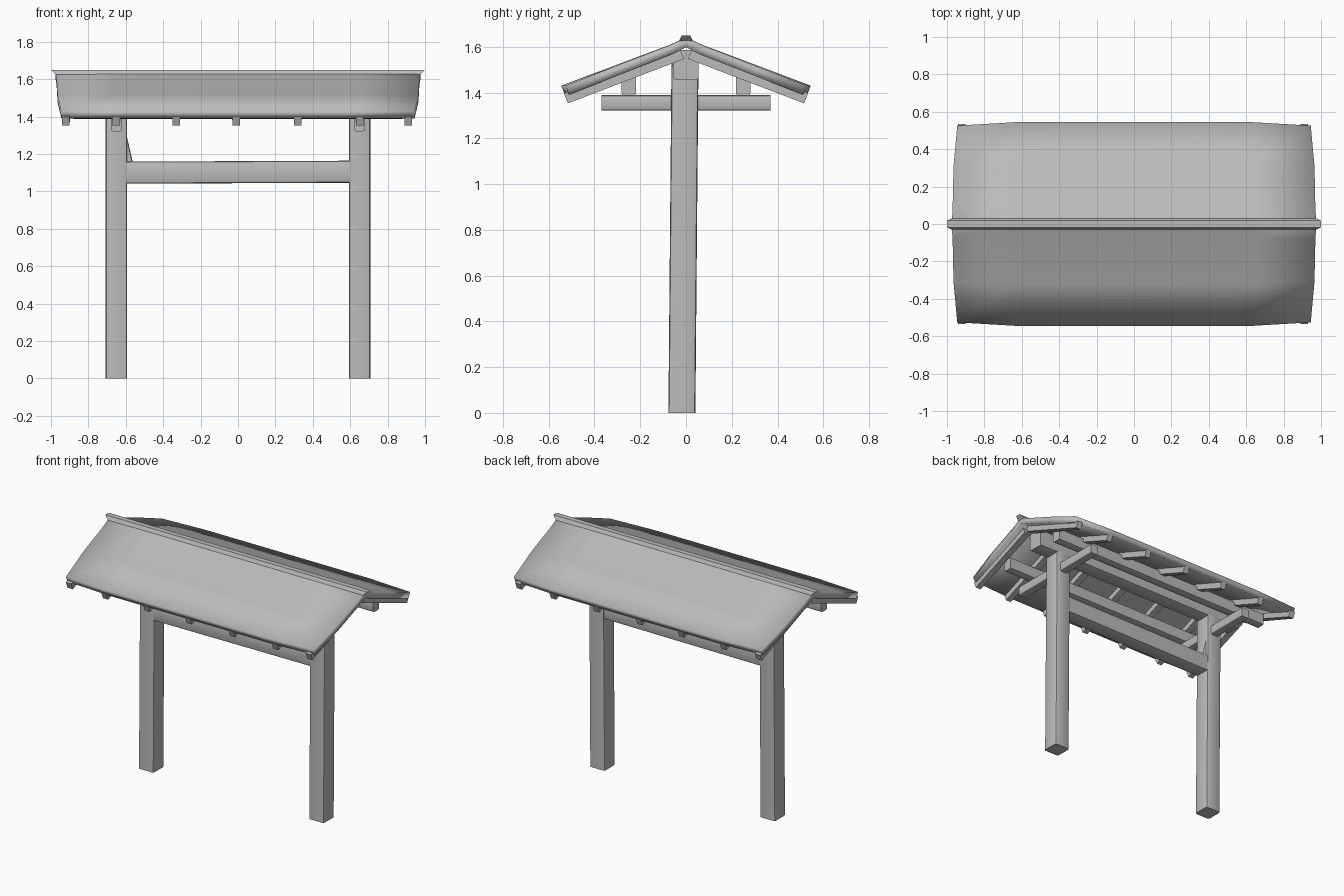
import bpy, bmesh, math
from mathutils import Vector

cube = bpy.data.objects.get("Cube")
if cube:
    bpy.data.objects.remove(cube, do_unlink=True)

GRAY = (0.5, 0.5, 0.5, 1)
wood = bpy.data.materials.new("weathered gray wood")
wood.use_nodes = True
wood.diffuse_color = GRAY
wood.node_tree.nodes["Principled BSDF"].inputs["Base Color"].default_value = GRAY


def finish(name, bm, angle=40):
    bmesh.ops.recalc_face_normals(bm, faces=bm.faces)
    mesh = bpy.data.meshes.new(name)
    bm.to_mesh(mesh)
    bm.free()
    mesh.materials.append(wood)
    obj = bpy.data.objects.new(name, mesh)
    bpy.context.collection.objects.link(obj)
    bpy.ops.object.select_all(action='DESELECT')
    obj.select_set(True)
    bpy.context.view_layer.objects.active = obj
    bpy.ops.object.shade_smooth_by_angle(angle=math.radians(angle))
    return obj


def beam(name, start, end, width, depth, taper=1.0, bevel=0.012):
    """Squared timber from start to end, with softened edges."""
    start, end = Vector(start), Vector(end)
    along = (end - start).normalized()
    ref = Vector((1, 0, 0)) if abs(along.x) < 0.9 else Vector((0, 1, 0))
    side = (ref - along * ref.dot(along)).normalized()
    up = along.cross(side)
    bm = bmesh.new()
    rings = []
    for point, k in ((start, 1.0), (end, taper)):
        rings.append([bm.verts.new(point + side * sx * width / 2 * k + up * sy * depth / 2 * k)
                      for sx, sy in ((-1, -1), (1, -1), (1, 1), (-1, 1))])
    bm.faces.new(rings[0])
    bm.faces.new(rings[1])
    long_edges = []
    for i in range(4):
        j = (i + 1) % 4
        bm.faces.new((rings[0][i], rings[0][j], rings[1][j], rings[1][i]))
        long_edges.append(bm.edges.get((rings[0][i], rings[1][i])))
    if bevel:
        bmesh.ops.bevel(bm, geom=long_edges, offset=bevel, segments=2, profile=0.5, affect='EDGES')
    return finish(name, bm)


# Posts with the cross arms that carry the purlins
for side, x in (("left", 0.65), ("right", -0.65)):
    beam(side + "_post", (x, -0.018, 0), (x, -0.004, 1.58), 0.115, 0.118)
    beam(side + "_cross_arm", (x, -0.37, 1.355), (x, 0.37, 1.355), 0.06, 0.068)

# Rails between and above the posts
beam("cross_rail", (-0.62, -0.01, 1.1), (0.62, -0.01, 1.105), 0.11, 0.118)
beam("ridge_beam", (-0.85, 0, 1.52), (0.85, 0, 1.52), 0.11, 0.13)
beam("corner_brace", (-0.635, -0.01, 1.36), (-0.58, -0.01, 1.12), 0.05, 0.09)
for side, s in (("front", -1), ("back", 1)):
    beam(side + "_purlin", (-0.88, s * 0.25, 1.43), (0.88, s * 0.25, 1.43), 0.065, 0.085)

# Rafters under both slopes
for side, s in (("front", -1), ("back", 1)):
    for i, x in enumerate((-0.92, -0.65, -0.33, -0.01, 0.32, 0.65, 0.91)):
        beam(f"{side}_rafter_{i + 1}", (x, s * 0.02, 1.575), (x, s * 0.525, 1.375),
             0.05, 0.06, taper=0.8, bevel=0)

# Roof covering: sagging slopes, slightly narrower toward the eaves
bm = bmesh.new()
slope = ((0.0, 1.64, 0.975), (0.08, 1.605, 0.97), (0.32, 1.515, 0.965), (0.545, 1.43, 0.945))
rows = [(-y, z, w) for y, z, w in reversed(slope[1:])] + list(slope)
columns = ((-1, 0.965), (-0.66, 1), (0, 1), (0.66, 1), (1, 0.965))
grid = [[bm.verts.new((c * w, y * k, z)) for c, k in columns] for y, z, w in rows]
for a, b in zip(grid, grid[1:]):
    for i in range(len(columns) - 1):
        bm.faces.new((a[i], a[i + 1], b[i + 1], b[i]))
for face in bm.faces:
    face.normal_update()
roof = finish("roof_covering", bm, 30)
thick = roof.modifiers.new("thickness", 'SOLIDIFY')
thick.thickness = 0.042
thick.offset = -1

# Ridge cap, pointed at both ends
bm = bmesh.new()
section = ((-0.035, 1.618), (-0.018, 1.65), (0.018, 1.65), (0.035, 1.618))
ends = []
for s in (-1, 1):
    ends.append([bm.verts.new((s * (1.0 if z > 1.64 else 0.965), y, z)) for y, z in section])
for i in range(4):
    j = (i + 1) % 4
    bm.faces.new((ends[0][i], ends[0][j], ends[1][j], ends[1][i]))
bm.faces.new(ends[0])
bm.faces.new(ends[1])
finish("ridge_cap", bm, 30)
